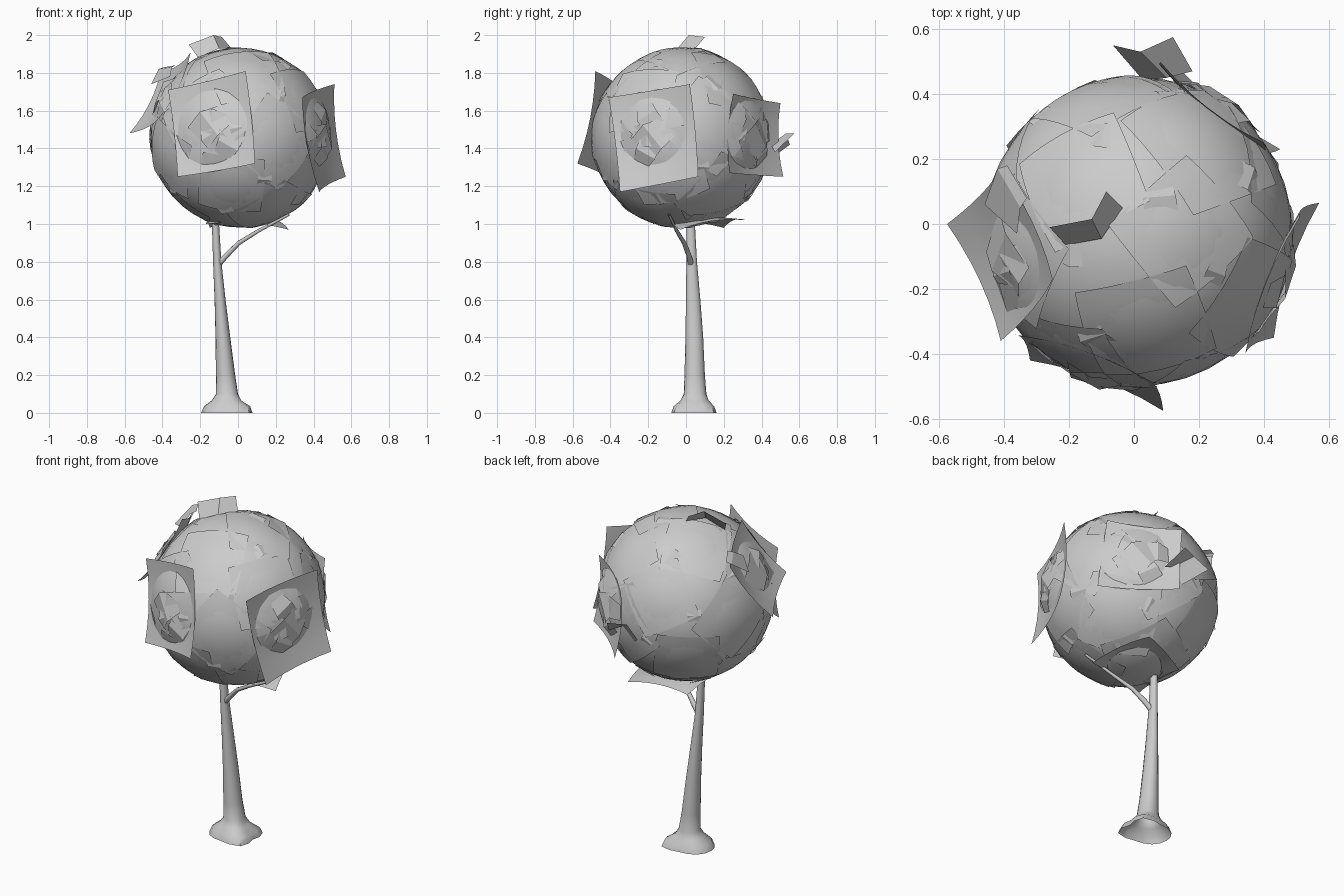
import bpy
import bmesh
import math
import random
from mathutils import Vector

if "Cube" in bpy.data.objects:
    bpy.data.objects.remove(bpy.data.objects["Cube"], do_unlink=True)

random.seed(4)
CENTRE = Vector((0.012, -0.023, 1.457))
RADIUS = 0.475

grey = bpy.data.materials.new("plain_grey")
grey.use_nodes = True
grey.diffuse_color = (0.6, 0.6, 0.6, 1)
grey.node_tree.nodes["Principled BSDF"].inputs["Base Color"].default_value = (0.6, 0.6, 0.6, 1)


def finish(name, bm, angle=40, fix_normals=False):
    if fix_normals:
        bmesh.ops.recalc_face_normals(bm, faces=bm.faces)
    mesh = bpy.data.meshes.new(name)
    bm.to_mesh(mesh)
    bm.free()
    mesh.materials.append(grey)
    obj = bpy.data.objects.new(name, mesh)
    bpy.context.collection.objects.link(obj)
    bpy.ops.object.select_all(action="DESELECT")
    obj.select_set(True)
    bpy.context.view_layer.objects.active = obj
    bpy.ops.object.shade_smooth_by_angle(angle=math.radians(angle))


def skin(bm, rings):
    # open-ended tube through the rings
    loops = [[bm.verts.new(p) for p in ring] for ring in rings]
    n = len(loops[0])
    for low, high in zip(loops, loops[1:]):
        for i in range(n):
            j = (i + 1) % n
            bm.faces.new((low[i], low[j], high[j], high[i]))


def grid_sheet(bm, func, n=6):
    # func maps u, v in -1..1 to a point
    rows = [[bm.verts.new(func(2 * i / n - 1, 2 * j / n - 1)) for i in range(n + 1)]
            for j in range(n + 1)]
    for j in range(n):
        for i in range(n):
            bm.faces.new((rows[j][i], rows[j][i + 1], rows[j + 1][i + 1], rows[j + 1][i]))


def tangent_frame(direction, roll):
    d = Vector(direction).normalized()
    side = Vector((0, 0, 1)).cross(d)
    side = side.normalized() if side.length > 0.01 else Vector((1, 0, 0))
    up = d.cross(side)
    c, s = math.cos(roll), math.sin(roll)
    return d, side * c + up * s, up * c - side * s


def spiral(i, count, turn):
    # evenly spread directions over a ball
    h = 1 - 2 * (i + 0.5) / count
    w = math.sqrt(1 - h * h)
    return w * math.cos(turn), w * math.sin(turn), h


# Trunk with a foot spreading into roots: z, x centre, y centre, x radius, y radius, root spread
trunk_rings = [
    (0.00, -0.065, 0.042, 0.130, 0.110, 0.36),
    (0.035, -0.062, 0.042, 0.118, 0.100, 0.32),
    (0.065, -0.062, 0.045, 0.078, 0.074, 0.20),
    (0.10, -0.058, 0.048, 0.058, 0.060, 0.05),
    (0.20, -0.066, 0.046, 0.051, 0.054, 0),
    (0.40, -0.080, 0.044, 0.039, 0.047, 0),
    (0.60, -0.095, 0.038, 0.029, 0.038, 0),
    (0.80, -0.110, 0.030, 0.022, 0.028, 0),
    (1.06, -0.122, 0.024, 0.018, 0.020, 0),
]
bm = bmesh.new()
rings = []
for z, x, y, rx, ry, spread in trunk_rings:
    ring = []
    for i in range(16):
        a = math.tau * i / 16
        strength = 1 if math.cos(a) > 0 else 0.12
        k = 1 + spread * strength * math.sin(2 * a) ** 2
        ring.append((x + rx * k * math.cos(a), y + ry * k * math.sin(a), z))
    rings.append(ring)
skin(bm, rings)
finish("trunk", bm, 50)

# Side branch forking from the trunk
path = [(-0.115, 0.03, 0.775), (-0.06, 0.015, 0.835), (0.005, -0.01, 0.90),
        (0.11, -0.05, 0.965), (0.27, -0.09, 1.05)]
path = [Vector(p) for p in path]
bm = bmesh.new()
rings = []
for i, p in enumerate(path):
    along = path[min(i + 1, 4)] - path[max(i - 1, 0)]
    _, a, b = tangent_frame(along, 0)
    r = 0.017 - 0.0025 * i
    rings.append([p + r * (a * math.cos(t) + b * math.sin(t))
                  for t in (math.tau * k / 8 for k in range(8))])
skin(bm, rings)
finish("side_branch", bm, 50, True)

# Crown ball
bm = bmesh.new()
bmesh.ops.create_icosphere(bm, subdivisions=4, radius=RADIUS)
bmesh.ops.translate(bm, verts=bm.verts, vec=CENTRE)
finish("crown_ball", bm, 60)

# Curved foliage sheets hugging the crown
bm = bmesh.new()
for i in range(20):
    d, a, b = tangent_frame(spiral(i, 20, 2.4 * i), random.uniform(0, 3))
    size = random.uniform(0.38, 0.5)

    def hug(u, v):
        direction = (d + size * (u * a + v * b)).normalized()
        return CENTRE + direction * RADIUS * (0.994 + 0.014 * (u * u + v * v))

    grid_sheet(bm, hug)
finish("foliage_sheets", bm, 60)

# Large dished cards around the crown, given by their corners
cards = {
    "front_card": [(-0.37, -0.34, 1.71), (0.04, -0.48, 1.81),
                   (0.09, -0.575, 1.32), (-0.32, -0.42, 1.25)],
    "left_card": [(0.34, -0.41, 1.67), (0.51, 0.02, 1.74),
                  (0.57, 0.065, 1.25), (0.43, -0.35, 1.17)],
    "right_card": [(-0.575, 0.0, 1.48), (-0.41, -0.36, 1.57),
                   (-0.25, -0.17, 1.91), (-0.41, 0.17, 1.80)],
    "back_card": [(0.40, 0.25, 1.69), (0.08, 0.50, 1.64),
                  (0.11, 0.515, 1.25), (0.45, 0.23, 1.27)],
    "bottom_card": [(-0.17, -0.18, 1.00), (0.27, -0.03, 0.97),
                    (0.16, 0.32, 1.02), (-0.15, 0.20, 0.98)],
}
for name, corners in cards.items():
    p = [Vector(c) for c in corners]
    inward = (CENTRE - sum(p, Vector()) / 4).normalized()

    def sheet(u, v):
        s, t = (u + 1) / 2, (v + 1) / 2
        flat = p[0].lerp(p[1], s).lerp(p[3].lerp(p[2], s), t)
        return flat + inward * 0.022 * (2 - u * u - v * v)

    bm = bmesh.new()
    grid_sheet(bm, sheet)
    finish(name, bm, 40)


def folded_leaf(bm, points):
    # six points: the fold runs from points[1] to points[4]
    v = [bm.verts.new(q) for q in points]
    bm.faces.new((v[0], v[1], v[4], v[5]))
    bm.faces.new((v[1], v[2], v[3], v[4]))


# Folded leaves sticking out of the crown
leaves = {
    "top_leaf": [(-0.26, -0.01, 1.95), (-0.13, 0.015, 2.0), (-0.085, 0.10, 1.99),
                 (-0.035, 0.05, 1.93), (-0.10, -0.045, 1.93), (-0.21, -0.065, 1.88)],
    "back_leaf": [(-0.065, 0.55, 1.42), (0.02, 0.53, 1.48), (0.12, 0.575, 1.48),
                  (0.18, 0.47, 1.38), (0.10, 0.45, 1.42), (0.03, 0.44, 1.34)],
    "right_leaf": [(-0.46, 0.06, 1.74), (-0.42, 0.17, 1.82), (-0.39, 0.18, 1.83),
                   (-0.33, 0.08, 1.84), (-0.35, 0.05, 1.83), (-0.36, -0.03, 1.78)],
}
for name, points in leaves.items():
    bm = bmesh.new()
    folded_leaf(bm, points)
    finish(name, bm, 20)


def ball_leaf(bm, direction, roll, size, lift):
    d, a, b = tangent_frame(direction, roll)
    base = CENTRE + d * (RADIUS + lift)
    spots = [(-1, 0.7), (0, 0.8), (0.9, 0.5), (0.8, -0.6), (0, -0.7), (-0.8, -0.8)]
    folded_leaf(bm, [base + size * (u * a + v * b - 0.3 * abs(u) * d) for u, v in spots])


# Leaf clusters in the middle of the cards
bm = bmesh.new()
for name in ("front_card", "left_card", "right_card", "back_card"):
    middle = sum((Vector(c) for c in cards[name]), Vector()) / 4 - CENTRE
    ball_leaf(bm, middle, 0.7, 0.11, 0.02)
    for k in range(3):
        offset = Vector([random.uniform(-0.12, 0.12) for _ in range(3)])
        ball_leaf(bm, middle + offset, 2.1 * k, 0.08, 0.016)
finish("card_leaf_clusters", bm, 20)

# Small leaves half sunk over the whole crown
bm = bmesh.new()
for i in range(28):
    ball_leaf(bm, spiral(i, 28, 2.4 * i + 1), random.uniform(0, 6),
              random.uniform(0.04, 0.07), 0.007)
finish("small_leaves", bm, 20)
